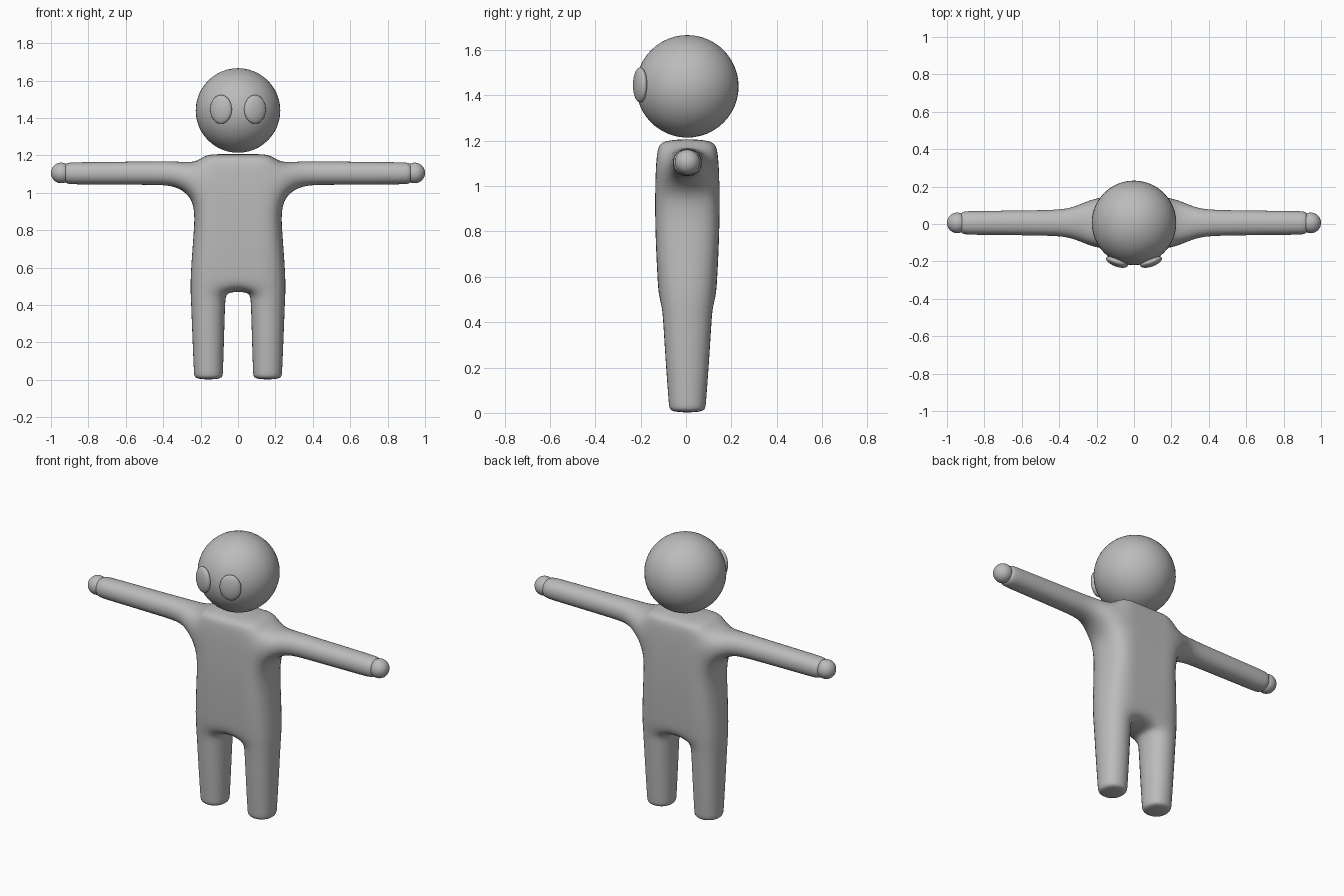
import bpy, bmesh, math

cube = bpy.data.objects.get("Cube")
if cube:
    bpy.data.objects.remove(cube, do_unlink=True)

CY = 0.006  # depth centre of the figure

grey = bpy.data.materials.new("plain grey")
grey.use_nodes = True
grey.diffuse_color = (0.5, 0.5, 0.5, 1)
grey.node_tree.nodes["Principled BSDF"].inputs["Base Color"].default_value = grey.diffuse_color


def finish(obj, name):
    obj.name = name
    obj.data.materials.append(grey)
    for poly in obj.data.polygons:
        poly.use_smooth = True
    return obj


def ball(name, centre, radii, turn=0):
    bpy.ops.mesh.primitive_uv_sphere_add(segments=48, ring_count=24, location=centre)
    obj = bpy.context.object
    obj.scale = radii
    obj.rotation_euler.z = turn
    return finish(obj, name)


def extrude_limb(bm, ring, sections):
    """Continue a four-cornered ring through sections of corner points, then cap it."""
    for section in sections:
        new = [bm.verts.new(p) for p in section]
        for i in range(4):
            j = (i + 1) % 4
            bm.faces.new((ring[i], ring[j], new[j], new[i]))
        ring = new
    bm.faces.new(ring)


def leg_section(z, cx, hx, hy):
    return [(cx + sx * hx, CY + sy * hy, z) for sx, sy in ((-1, -1), (1, -1), (1, 1), (-1, 1))]


def arm_section(x, cz, hz, hy):
    return [(x, CY + sy * hy, cz + sz * hz) for sy, sz in ((-1, -1), (1, -1), (1, 1), (-1, 1))]


# Half of the torso: rows of height, inner x, outer x, half depth
rows = [
    (0.465, 0.055, 0.262, 0.122),
    (0.56, 0.065, 0.262, 0.130),
    (0.78, 0.075, 0.244, 0.141),
    (0.96, 0.075, 0.232, 0.143),
    (1.165, 0.075, 0.225, 0.137),
    (1.208, 0.075, 0.175, 0.112),
]
bm = bmesh.new()
grid = []
for z, b, a, h in rows:
    outline = [(0, -h), (b, -h), (a, -h), (a, h), (b, h), (0, h)]
    grid.append([bm.verts.new((x, CY + y, z)) for x, y in outline])
ARM_ROW = 3
for r in range(len(rows) - 1):
    low, high = grid[r], grid[r + 1]
    for i in range(5):
        if (r, i) != (ARM_ROW, 2):  # leave the arm socket open
            bm.faces.new((low[i], low[i + 1], high[i + 1], high[i]))
# Shoulder top and crotch
top, base = grid[-1], grid[0]
bm.faces.new((top[0], top[1], top[4], top[5]))
bm.faces.new((top[1], top[2], top[3], top[4]))
bm.faces.new((base[0], base[5], base[4], base[1]))

# Leg and arm grown out of their sockets
extrude_limb(bm, base[1:5], [
    leg_section(0.42, 0.16, 0.099, 0.117),
    leg_section(0.22, 0.159, 0.092, 0.104),
    leg_section(0.03, 0.158, 0.084, 0.088),
    leg_section(0.0, 0.158, 0.082, 0.086),
])
low, high = grid[ARM_ROW], grid[ARM_ROW + 1]
extrude_limb(bm, [low[2], low[3], high[3], high[2]], [
    arm_section(0.335, 1.105, 0.070, 0.082),
    arm_section(0.45, 1.105, 0.068, 0.073),
    arm_section(0.905, 1.104, 0.064, 0.069),
    arm_section(0.93, 1.104, 0.062, 0.067),
])
bmesh.ops.recalc_face_normals(bm, faces=bm.faces)
mesh = bpy.data.meshes.new("body")
bm.to_mesh(mesh)
bm.free()
body = bpy.data.objects.new("body", mesh)
bpy.context.collection.objects.link(body)
finish(body, "body")
mirror = body.modifiers.new("mirror", "MIRROR")
mirror.use_clip = True
smooth = body.modifiers.new("smooth", "SUBSURF")
smooth.levels = smooth.render_levels = 3

# Head, eyes and hands
ball("head", (0, CY, 1.44), (0.226, 0.226, 0.226))
for side, s in (("left", 1), ("right", -1)):
    ball(side + "_eye", (s * 0.091, -0.202, 1.446), (0.061, 0.026, 0.077), s * math.radians(20))
    ball(side + "_hand", (s * 0.945, CY, 1.106), (0.055, 0.055, 0.055))
